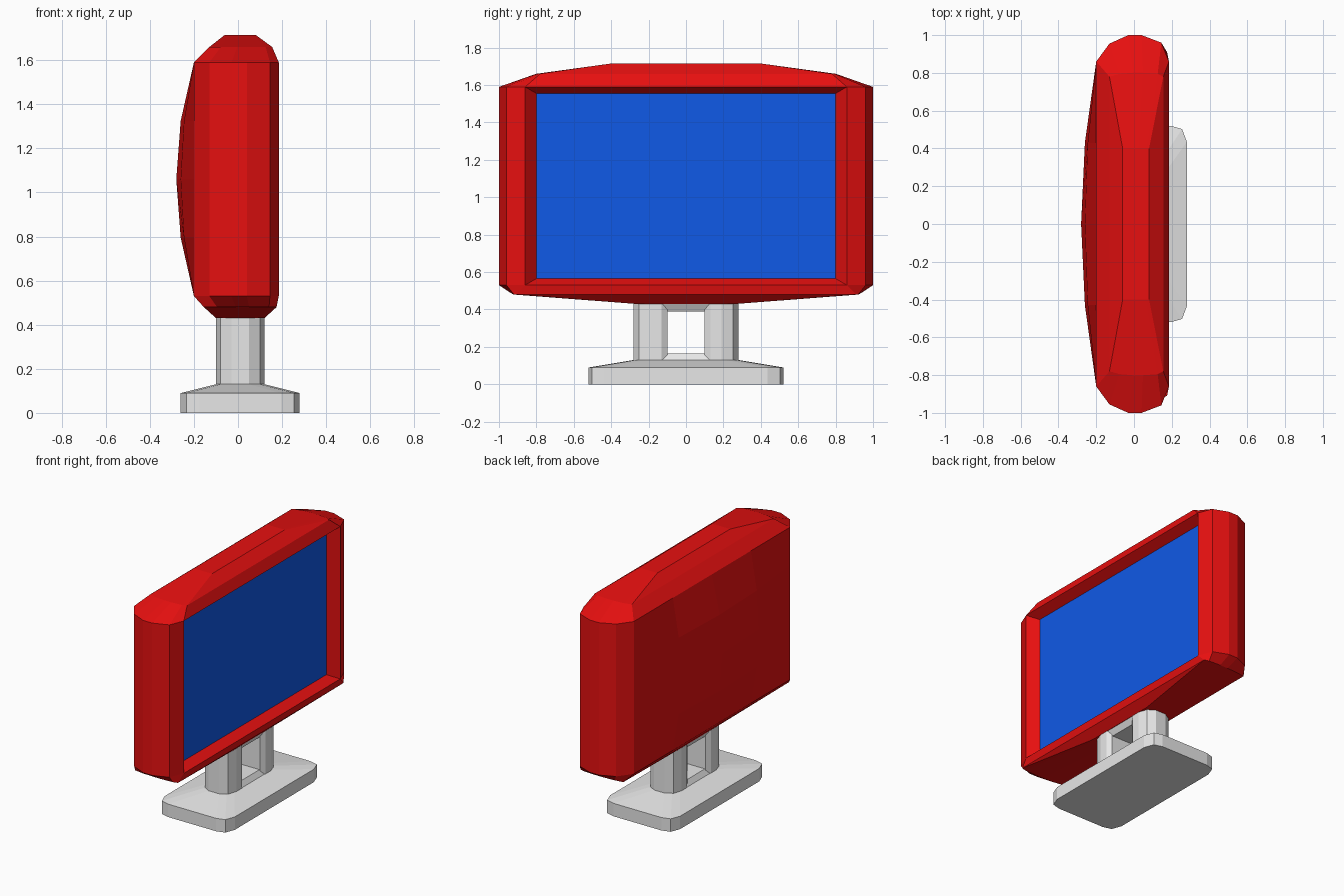
import bpy, bmesh

cube = bpy.data.objects.get("Cube")
if cube:
    bpy.data.objects.remove(cube)


def material(name, rgb):
    m = bpy.data.materials.new(name)
    m.use_nodes = True
    m.diffuse_color = (*rgb, 1)
    m.node_tree.nodes["Principled BSDF"].inputs["Base Color"].default_value = (*rgb, 1)
    return m


RED = material("red_plastic", (0.8, 0.005, 0.005))
BLUE = material("screen_blue", (0.005, 0.1, 0.8))
GREY = material("light_grey", (0.8, 0.8, 0.8))


def finish(bm, name, mat):
    mesh = bpy.data.meshes.new(name)
    bm.to_mesh(mesh)
    bm.free()
    mesh.materials.append(mat)
    obj = bpy.data.objects.new(name, mesh)
    bpy.context.collection.objects.link(obj)
    return obj


def bridge(bm, rings, skip=lambda level, side: False):
    """Join successive counterclockwise rings with quads."""
    n = len(rings[0])
    for k, (a, b) in enumerate(zip(rings, rings[1:])):
        for i in range(n):
            j = (i + 1) % n
            if not skip(k, i):
                bm.faces.new((a[i], a[j], b[j], b[i]))


def loft(bm, levels, skip=lambda level, side: False):
    rings = [[bm.verts.new(p) for p in level] for level in levels]
    bridge(bm, rings, skip)
    bm.faces.new(rings[0][::-1])
    bm.faces.new(rings[-1])
    return rings


def at_height(outline, z):
    return [(x, y, z) for x, y in outline]


# Housing: rounded ends, tapered top and bottom
BACK, FRONT, HALF, LOW, HIGH = -0.2, 0.185, 0.86, 0.53, 1.59
END = [(FRONT, 0), (0.145, 0.1), (0.04, 0.14), (-0.03, 0.14), (-0.13, 0.095), (BACK, 0)]


def housing_ring(z, back, front, half, bulge):
    side = []
    for x, out in END:
        t = (x - BACK) / (FRONT - BACK)
        side.append((back + t * (front - back), half + out * bulge))
    return at_height(side + [(x, -y) for x, y in reversed(side)], z)


bm = bmesh.new()
rings = loft(bm, [
    housing_ring(0.43, -0.10, 0.12, 0.27, 0),
    housing_ring(0.48, -0.155, 0.175, 0.91, 0.1),
    housing_ring(LOW, BACK, FRONT, HALF, 1),
    housing_ring(HIGH, BACK, FRONT, HALF, 1),
    housing_ring(1.66, -0.13, 0.155, 0.78, 0.15),
    housing_ring(1.715, -0.06, 0.08, 0.40, 0),
], skip=lambda level, side: level == 2 and side in (5, 11))

# Sloped recess around the screen
SCREEN = [(0.12, y, z) for y, z in ((-0.8, 0.565), (0.8, 0.565), (0.8, 1.555), (-0.8, 1.555))]
rim = [rings[2][11], rings[2][0], rings[3][0], rings[3][11]]
bridge(bm, [rim, [bm.verts.new(p) for p in SCREEN]])

# Gently domed back
steps = (-1, -0.5, 0, 0.5, 1)
mid, rise = (LOW + HIGH) / 2, (HIGH - LOW) / 2
grid = [[bm.verts.new((BACK - 0.08 * (1 - u * u) * (1 - v * v), HALF * u, mid + rise * v))
         for v in steps] for u in steps]
for i in range(4):
    for j in range(4):
        bm.faces.new((grid[i][j], grid[i][j + 1], grid[i + 1][j + 1], grid[i + 1][j]))
bmesh.ops.remove_doubles(bm, verts=bm.verts[:], dist=0.0005)
finish(bm, "housing", RED)

# Screen
bm = bmesh.new()
bm.faces.new([bm.verts.new(p) for p in SCREEN])
finish(bm, "screen", BLUE)

# Stand, centred slightly forward
CENTRE = 0.01


def rounded(hx, hy, r):
    corner = [(hx, hy - r), (hx - 0.3 * r, hy - 0.2 * r), (hx - r, hy)]
    half = corner + [(-x, y) for x, y in reversed(corner)]
    return [(x + CENTRE, y) for x, y in half + [(-x, -y) for x, y in half]]


bm = bmesh.new()
foot = rounded(0.27, 0.52, 0.085)
loft(bm, [at_height(foot, 0), at_height(foot, 0.09),
          at_height(rounded(0.11, 0.28, 0.07), 0.13)])
finish(bm, "foot", GREY)

# Two faceted columns
half = [(0.09, 0.1), (0.11, 0.13), (0.11, 0.19), (0.09, 0.25), (0.04, 0.28)]
section = half + [(-x, y) for x, y in reversed(half)]
for side, label in ((1, "left"), (-1, "right")):
    outline = [(x + CENTRE, y * side) for x, y in section][::side]
    bm = bmesh.new()
    loft(bm, [at_height(outline, 0.12), at_height(outline, 0.45)])
    finish(bm, label + "_column", GREY)


# Bevelled sills closing the opening between the columns
def sill(name, z0, hx0, z1, hx1):
    bm = bmesh.new()
    loft(bm, [[(CENTRE + sx * hx, sy * 0.13, z) for sx, sy in ((1, -1), (1, 1), (-1, 1), (-1, -1))]
              for z, hx in ((z0, hx0), (z1, hx1))])
    finish(bm, name, GREY)


sill("lower_sill", 0.125, 0.11, 0.165, 0.085)
sill("upper_sill", 0.39, 0.085, 0.435, 0.11)
